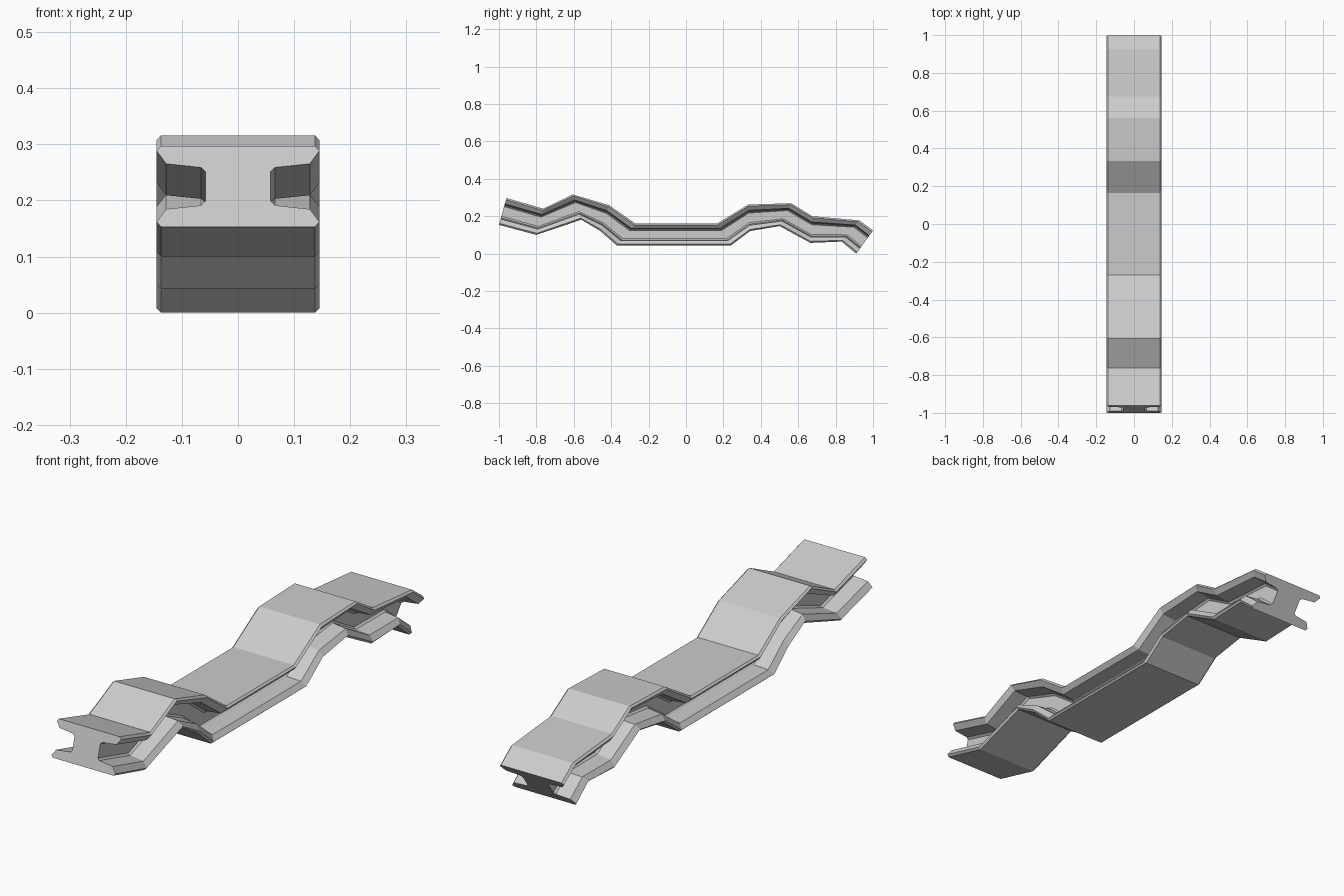
import bpy, bmesh
from mathutils import Vector

if "Cube" in bpy.data.objects:
    bpy.data.objects.remove(bpy.data.objects["Cube"])

# Side silhouette: upper and lower edge of the bent beam as (y, z) pairs
TOP = [(-0.96, 0.297), (-0.763, 0.24), (-0.605, 0.316), (-0.41, 0.258), (-0.27, 0.16), (0.165, 0.16),
       (0.333, 0.262), (0.562, 0.269), (0.675, 0.2), (0.927, 0.177), (1.0, 0.123)]
BOTTOM = [(-1.0, 0.153), (-0.8, 0.1), (-0.56, 0.181), (-0.46, 0.122), (-0.37, 0.043), (0.24, 0.043),
          (0.342, 0.12), (0.5, 0.147), (0.665, 0.057), (0.832, 0.064), (0.91, 0.0)]

# Upper right quarter of the I-section: (half width, height fraction from the middle)
QUARTER = [(0.137, 0.5), (0.145, 0.44), (0.128, 0.28), (0.066, 0.235), (0.058, 0.18)]
right = [(x, 0.5 + h) for x, h in QUARTER] + [(x, 0.5 - h) for x, h in reversed(QUARTER)]
section = right + [(-x, t) for x, t in reversed(right)]

# Loft the section along the silhouette
bm = bmesh.new()
rings = []
for top, bottom in zip(TOP, BOTTOM):
    ring = []
    for x, t in section:
        y, z = Vector(bottom).lerp(Vector(top), t)
        ring.append(bm.verts.new((x, y, z)))
    rings.append(ring)
n = len(section)
for a, b in zip(rings, rings[1:]):
    for i in range(n):
        j = (i + 1) % n
        bm.faces.new((a[i], a[j], b[j], b[i]))

# End caps
bm.faces.new(rings[0])
bm.faces.new(rings[-1])
bmesh.ops.recalc_face_normals(bm, faces=bm.faces)

mesh = bpy.data.meshes.new("bent_beam")
bm.to_mesh(mesh)
bm.free()
bpy.context.collection.objects.link(bpy.data.objects.new("bent_beam", mesh))
